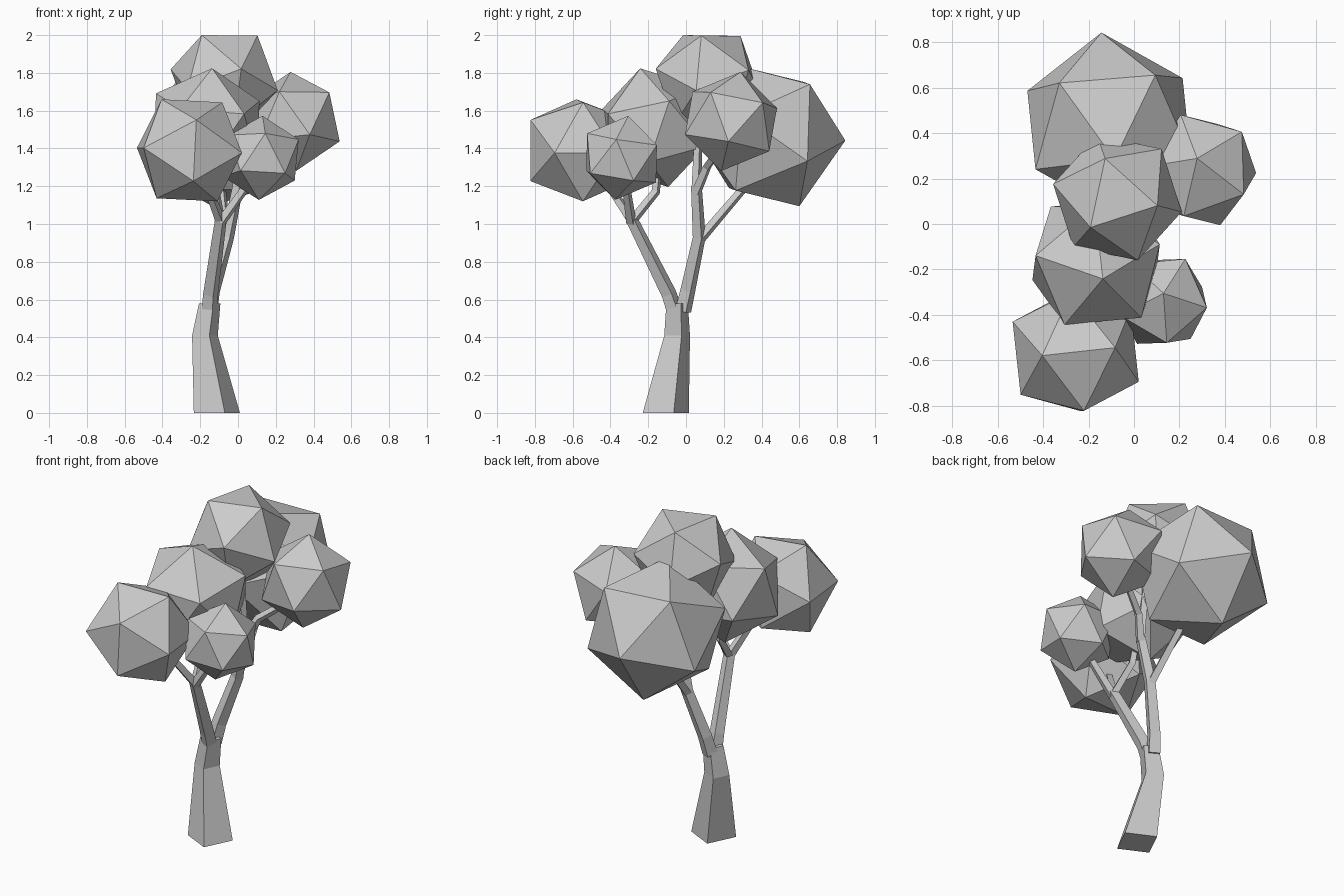
import bpy
import bmesh
import math
from mathutils import Vector, Matrix

cube = bpy.data.objects.get("Cube")
if cube:
    bpy.data.objects.remove(cube)

grey = bpy.data.materials.new("plain_grey")
grey.use_nodes = True
grey.diffuse_color = (0.6, 0.6, 0.6, 1)
grey.node_tree.nodes["Principled BSDF"].inputs["Base Color"].default_value = (0.6, 0.6, 0.6, 1)


def finish(bm, name):
    bmesh.ops.recalc_face_normals(bm, faces=bm.faces)
    mesh = bpy.data.meshes.new(name)
    bm.to_mesh(mesh)
    bm.free()
    mesh.materials.append(grey)
    bpy.context.collection.objects.link(bpy.data.objects.new(name, mesh))


def frame(a, b):
    """Orthonormal axes with the first along a and the second towards b."""
    x = a.normalized()
    y = (b - x * b.dot(x)).normalized()
    return Matrix((x, y, x.cross(y))).transposed()


def foliage(name, centre, corner_a, corner_b):
    """Twenty-sided clump turned so two neighbouring corners meet the given points."""
    c = Vector(centre)
    a, b = Vector(corner_a) - c, Vector(corner_b) - c
    bm = bmesh.new()
    bmesh.ops.create_icosphere(bm, subdivisions=1, radius=(a.length + b.length) / 2)
    bm.verts.ensure_lookup_table()
    first = bm.verts[0]
    second = first.link_edges[0].other_vert(first)
    turn = frame(a, b) @ frame(first.co, second.co).transposed()
    bmesh.ops.transform(bm, matrix=Matrix.Translation(c) @ turn.to_4x4(), verts=bm.verts)
    finish(bm, name)


def limb(name, path, flat=False):
    """Four-sided tapered limb through (x, y, z, radius) stations."""
    points = [Vector(p[:3]) for p in path]
    bm = bmesh.new()
    rings = []
    for i, p in enumerate(points):
        along = points[min(i + 1, len(points) - 1)] - points[max(i - 1, 0)]
        up = Vector((0, 0, 1))
        turn = Matrix.Identity(3) if flat else up.rotation_difference(along).to_matrix()
        ring = []
        for k in range(4):
            angle = math.radians(19 + 90 * k)
            offset = Vector((math.cos(angle), math.sin(angle), 0)) * path[i][3]
            ring.append(bm.verts.new(p + turn @ offset))
        rings.append(ring)
    for low, high in zip(rings, rings[1:]):
        for k in range(4):
            n = (k + 1) % 4
            bm.faces.new((low[k], low[n], high[n], high[k]))
    bm.faces.new(rings[0])
    bm.faces.new(rings[-1])
    finish(bm, name)


# Trunk and its two main forks
limb("trunk", [(-.112, -.107, 0, .129), (-.175, -.047, .41, .072), (-.15, -.047, .58, .06)], flat=True)
limb("back_fork", [(-.152, -.015, .54, .045), (-.135, .01, .65, .042),
                   (-.055, .07, .93, .036), (0, .055, 1.2, .03)])
limb("front_fork", [(-.15, -.06, .54, .045), (-.145, -.09, .63, .042), (-.09, -.29, 1.03, .033)])

# Twigs reaching into the foliage
limb("back_twig", [(-.06, .075, .92, .028), (-.09, .34, 1.23, .022)])
limb("top_twig", [(0, .055, 1.17, .028), (-.03, .07, 1.6, .02)])
limb("left_twig", [(0, .055, 1.17, .028), (.06, .11, 1.3, .024), (.22, .19, 1.42, .02)])
limb("front_twig", [(-.09, -.28, 1.01, .028), (-.17, -.42, 1.22, .022)])
limb("front_left_twig", [(-.09, -.29, 1.01, .028), (.06, -.32, 1.22, .022)])
limb("middle_twig", [(-.09, -.29, 1.01, .026), (-.12, -.16, 1.17, .024), (-.14, -.14, 1.35, .02)])

# Foliage clumps
foliage("front_foliage", (-.257, -.563, 1.39), (-.405, -.58, 1.66), (-.085, -.545, 1.645))
foliage("front_left_foliage", (.12, -.341, 1.35), (.13, -.305, 1.576), (.317, -.368, 1.448))
foliage("middle_foliage", (-.167, -.168, 1.51), (-.137, -.242, 1.825), (-.432, -.14, 1.693))
foliage("top_foliage", (-.073, .115, 1.763), (-.192, -.015, 2), (.107, .083, 1.995))
foliage("left_foliage", (.293, .238, 1.543), (.278, .29, 1.809), (.483, .13, 1.69))
foliage("back_foliage", (-.11, .442, 1.465), (-.327, .62, 1.75), (.1, .657, 1.74))
